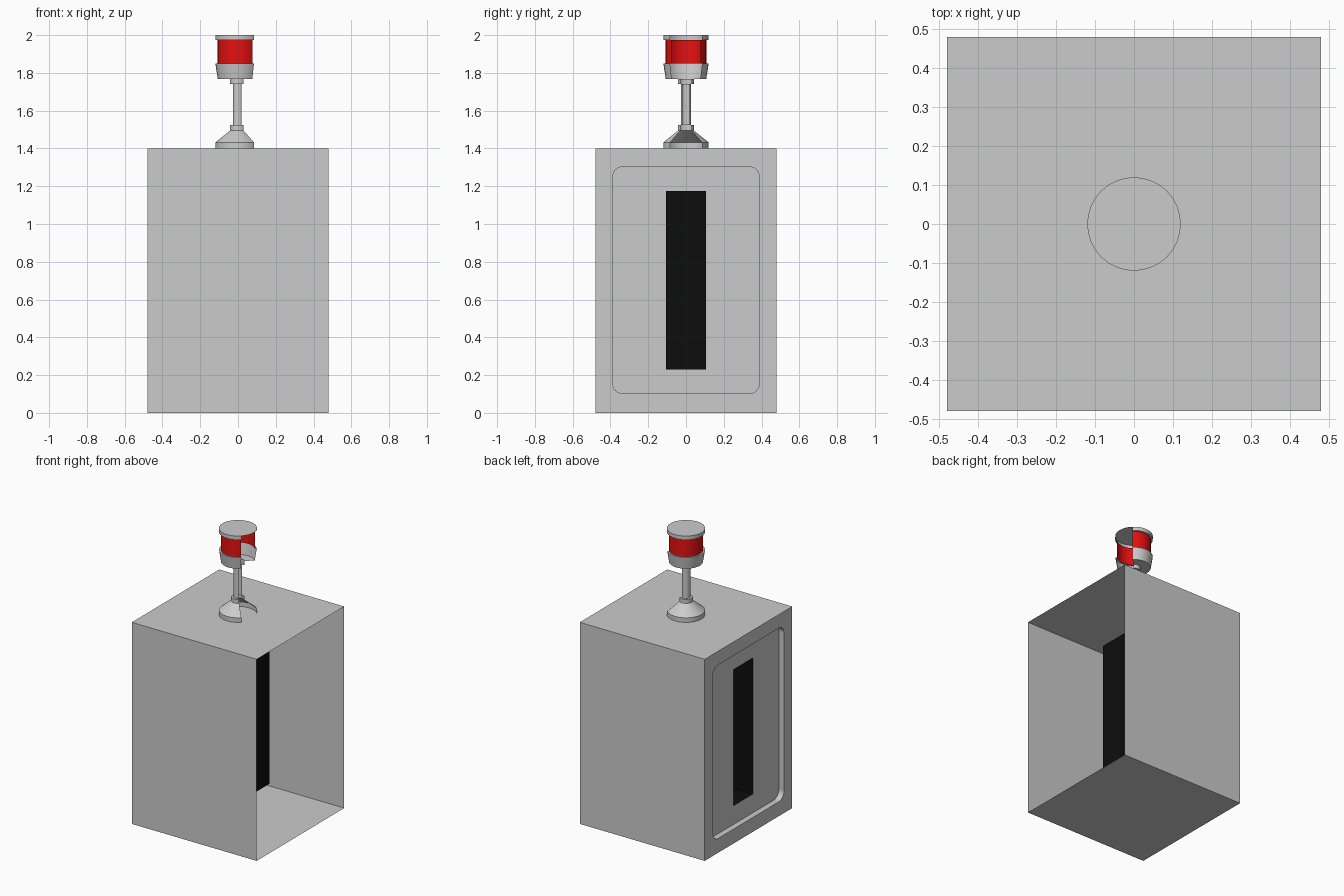
import bpy, bmesh
from math import sin, cos, pi, radians

if "Cube" in bpy.data.objects:
    bpy.data.objects.remove(bpy.data.objects["Cube"])


def material(name, color):
    m = bpy.data.materials.new(name)
    m.diffuse_color = color
    m.use_nodes = True
    m.node_tree.nodes["Principled BSDF"].inputs["Base Color"].default_value = m.diffuse_color
    return m


def finish(bm, name, mat=None, smooth=False):
    me = bpy.data.meshes.new(name)
    bm.to_mesh(me)
    bm.free()
    ob = bpy.data.objects.new(name, me)
    bpy.context.collection.objects.link(ob)
    if mat:
        me.materials.append(mat)
    if smooth:
        bpy.ops.object.select_all(action='DESELECT')
        bpy.context.view_layer.objects.active = ob
        ob.select_set(True)
        bpy.ops.object.shade_smooth_by_angle(angle=radians(30))
    return ob


def loop(bm, x, yz):
    return [bm.verts.new((x, y, z)) for y, z in yz]


def loop_edges(bm, vs):
    out = []
    for a, b in zip(vs, vs[1:] + vs[:1]):
        out.append(bm.edges.get((a, b)) or bm.edges.new((a, b)))
    return out


def walls(bm, a, b):
    n = len(a)
    for i in range(n):
        j = (i + 1) % n
        bm.faces.new((a[i], a[j], b[j], b[i]))


def frame(bm, outer, inner):
    bmesh.ops.triangle_fill(bm, use_beauty=True,
                            edges=loop_edges(bm, outer) + loop_edges(bm, inner))


def rect(hy, z0, z1):
    return [(-hy, z0), (hy, z0), (hy, z1), (-hy, z1)]


def round_rect(hy, z0, z1, r, seg=6):
    pts = []
    centres = [(hy - r, z1 - r), (r - hy, z1 - r), (r - hy, z0 + r), (hy - r, z0 + r)]
    for k, (cy, cz) in enumerate(centres):
        for i in range(seg + 1):
            t = (k + i / seg) * pi / 2
            pts.append((cy + r * cos(t), cz + r * sin(t)))
    return pts


def lathe(name, profile, mat=None, seg=24):
    """Three-quarter turned shell, open towards +x."""
    bm = bmesh.new()
    rings = []
    for r, z in profile:
        ts = [pi / 4 + 1.5 * pi * i / seg for i in range(seg + 1)]
        rings.append([bm.verts.new((r * cos(t), r * sin(t), z)) for t in ts])
    for a, b in zip(rings, rings[1:]):
        for i in range(seg):
            bm.faces.new((a[i], a[i + 1], b[i + 1], b[i]))
    return finish(bm, name, mat, True)


black = material("black", (0.004, 0.004, 0.004, 1))
red = material("red", (0.8, 0.005, 0.005, 1))
H, PANEL_X, SLOT_X = 0.48, -0.44, 0.17
slot_rect = rect(0.105, 0.23, 1.175)

# Cabinet: open on +x, recessed panel with a slot opening on -x
bm = bmesh.new()
left = loop(bm, -H, rect(H, 0, 1.4))
right = loop(bm, H, rect(H, 0, 1.4))
walls(bm, left, right)
panel_shape = round_rect(0.39, 0.10, 1.305, 0.055)
rim = loop(bm, -H, panel_shape)
panel = loop(bm, PANEL_X, panel_shape)
opening = loop(bm, PANEL_X, slot_rect)
frame(bm, left, rim)
walls(bm, rim, panel)
frame(bm, panel, opening)
bmesh.ops.recalc_face_normals(bm, faces=bm.faces)
finish(bm, "cabinet")

# Deep black slot running into the cabinet
bm = bmesh.new()
mouth = loop(bm, PANEL_X, slot_rect)
end = loop(bm, SLOT_X, slot_rect)
walls(bm, mouth, end)
bm.faces.new(end)
bmesh.ops.recalc_face_normals(bm, faces=bm.faces)
bmesh.ops.reverse_faces(bm, faces=bm.faces)
finish(bm, "slot", black)

# Beacon stand: flared foot, collar, stem, neck and cup
lathe("beacon_stand", [(0.12, 1.4), (0.12, 1.432), (0.04, 1.496), (0.043, 1.496),
                       (0.043, 1.523), (0.027, 1.523), (0.027, 1.74), (0.043, 1.74),
                       (0.043, 1.767), (0.107, 1.767), (0.12, 1.85), (0.108, 1.85)])
# Red lamp band
lathe("lamp", [(0.108, 1.85), (0.108, 1.973)], red)
# Cap rim and full lid disc
lathe("cap_rim", [(0.108, 1.973), (0.12, 1.973), (0.12, 2.0)])
bm = bmesh.new()
bmesh.ops.create_circle(bm, cap_ends=True, segments=32, radius=0.12)
bmesh.ops.translate(bm, verts=bm.verts, vec=(0, 0, 2.0))
bm.normal_update()
for f in bm.faces:
    if f.normal.z < 0:
        f.normal_flip()
finish(bm, "cap_lid")
